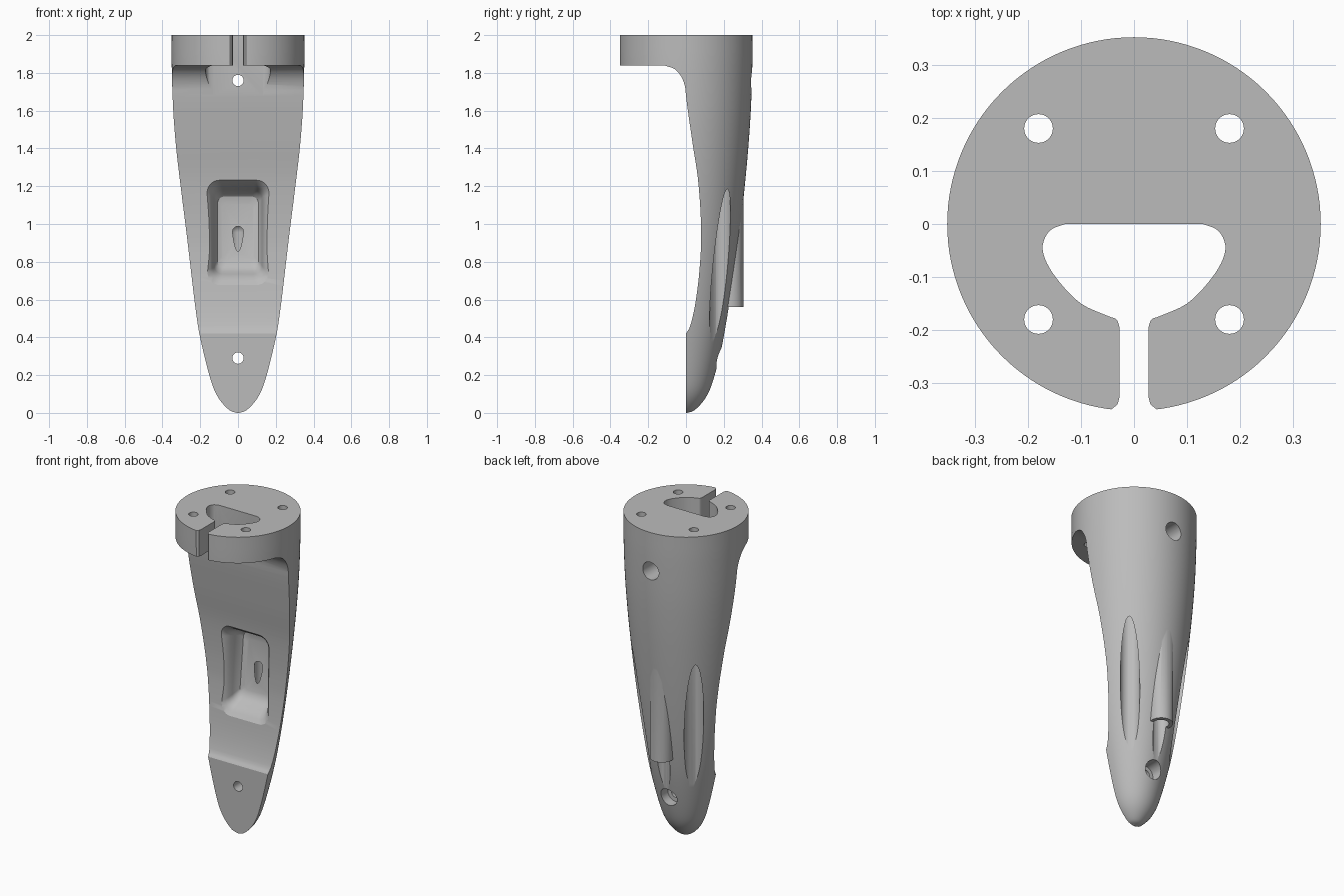
import bpy, bmesh
from math import sin, cos, pi, radians
from mathutils import Vector

cube = bpy.data.objects.get("Cube")
if cube:
    bpy.data.objects.remove(cube)

grey = bpy.data.materials.new("plain grey")
grey.use_nodes = True
colour = (0.5, 0.5, 0.5, 1)
grey.diffuse_color = colour
grey.node_tree.nodes["Principled BSDF"].inputs["Base Color"].default_value = colour


def loft(name, rings):
    """Closed solid through rings of equal point count."""
    bm = bmesh.new()
    loops = [[bm.verts.new(p) for p in ring] for ring in rings]
    for a, b in zip(loops, loops[1:]):
        for i in range(len(a)):
            j = (i + 1) % len(a)
            bm.faces.new((a[i], a[j], b[j], b[i]))
    bm.faces.new(loops[0])
    bm.faces.new(loops[-1])
    bmesh.ops.recalc_face_normals(bm, faces=bm.faces)
    mesh = bpy.data.meshes.new(name)
    bm.to_mesh(mesh)
    bm.free()
    obj = bpy.data.objects.new(name, mesh)
    bpy.context.scene.collection.objects.link(obj)
    mesh.materials.append(grey)
    return obj


def smooth_path(points, steps=5):
    """Catmull-Rom curve through 2D points."""
    p = [Vector(q) for q in points]
    p = [2 * p[0] - p[1]] + p + [2 * p[-1] - p[-2]]
    out = []
    for a, b, c, d in zip(p, p[1:], p[2:], p[3:]):
        for k in range(steps):
            t = k / steps
            out.append(0.5 * (2 * b + (c - a) * t + (2 * a - 5 * b + 4 * c - d) * t ** 2
                              + (3 * b - a - 3 * c + d) * t ** 3))
    return out + [p[-2]]


def circle(r, x, y, z, n=40):
    return [(x + r * cos(2 * pi * i / n), y + r * sin(2 * pi * i / n), z) for i in range(n)]


def upright(name, r, x, y, z0, z1):
    return loft(name, [circle(r, x, y, z0), circle(r, x, y, z1)])


def along_y(name, r, z, y0, y1):
    return loft(name, [[(a, y, z + b) for a, b, _ in circle(r, 0, 0, 0)] for y in (y0, y1)])


def combine(target, tool, operation):
    mod = target.modifiers.new(tool.name, "BOOLEAN")
    mod.operation, mod.solver, mod.object = operation, "EXACT", tool
    bpy.context.view_layer.update()
    result = target.evaluated_get(bpy.context.evaluated_depsgraph_get())
    mesh = bpy.data.meshes.new_from_object(result)
    target.modifiers.clear()
    target.data = mesh
    bpy.data.objects.remove(tool)


def cut(tool):
    combine(body, tool, "DIFFERENCE")


# Tapered round body
profile = smooth_path([(.006, 0), (.05, .018), (.11, .09), (.152, .2), (.205, .42), (.24, .62),
                       (.268, .82), (.292, 1.02), (.313, 1.22), (.331, 1.42), (.344, 1.62),
                       (.351, 1.84), (.352, 2)])
body = loft("tapered_shell", [circle(r, 0, 0, z, 128) for r, z in profile])

# Tube boss on the back
combine(body, upright("tube_boss", .067, 0, .237, .56, 1.25), "UNION")

# Front relief leaving the top flange
front = smooth_path([(0, .42), (.022, .46), (.046, .56), (.066, .7), (.078, .85), (.08, .95),
                     (.076, 1.08), (.062, 1.25), (.036, 1.42), (.01, 1.6), (0, 1.68),
                     (-.006, 1.73), (-.025, 1.78), (-.06, 1.82), (-.11, 1.838)])
outline = [(-1, -.2), (0, -.2)] + [tuple(p) for p in front] + [(-1, 1.838)]
cut(loft("front_relief", [[(x, y, z) for y, z in outline] for x in (-1, 1)]))

# Keyhole opening and slit through the flange
half = smooth_path([(.13, 0), (.158, -.012), (.172, -.04), (.165, -.072), (.14, -.11),
                    (.1, -.15), (.05, -.173), (.033, -.18), (.027, -.196)], 4)
half += [Vector(p) for p in ((.027, -.325), (.031, -.34), (.042, -.349), (.055, -.36))]
keyhole = [(x, y) for x, y in half] + [(-x, y) for x, y in reversed(half)]
cut(loft("keyhole", [[(x, y, z) for x, y in keyhole] for z in (1.6, 2.1)]))


# Soft-edged pocket with a leaning floor
def rounded(y, w, z0, z1, r, lean):
    ring = []
    for k, (sx, sz) in enumerate(((1, 1), (-1, 1), (-1, -1), (1, -1))):
        for i in range(9):
            a = radians(90 * k + 90 * i / 8)
            z = (z1 - r if sz > 0 else z0 + r) + r * sin(a)
            ring.append((sx * (w - r) + r * cos(a), y + lean * (z - .95), z))
    return ring


cut(loft("pocket", [rounded(*s) for s in (
    (.03, .2, .64, 1.26, .08, 0), (.066, .168, .68, 1.23, .07, 0), (.085, .147, .7, 1.21, .06, .02),
    (.11, .134, .72, 1.195, .05, .05), (.14, .127, .735, 1.18, .045, .08),
    (.17, .12, .75, 1.165, .04, .1), (.19, .108, .77, 1.145, .035, .105),
    (.2, .085, .8, 1.11, .03, .105))]))

# Round-topped cable channel from the pocket down through the boss
dome = [circle(.045 * cos(a), 0, .235, .955 + .045 * sin(a))
        for a in (radians(9 * i) for i in range(10))]
dome[-1] = circle(.002, 0, .235, 1)
cut(loft("cable_channel", [circle(.045, 0, .235, .3)] + dome))

# Flange bolt holes, with tool grooves at the back
for x in (-.18, .18):
    for y in (-.18, .18):
        cut(upright("bolt_hole", .027, x, y, .2, 2.1))
    cut(upright("tool_groove", .055, x, .18, .2, 1.84))

# Counterbored cross holes
for z, floor in ((1.76, .17), (.29, .1)):
    cut(along_y("cross_hole", .03, z, -.1, .6))
    cut(along_y("counterbore", .055, z, floor, .6))

bpy.context.view_layer.objects.active = body
body.select_set(True)
bpy.ops.object.shade_smooth_by_angle(angle=radians(28))
